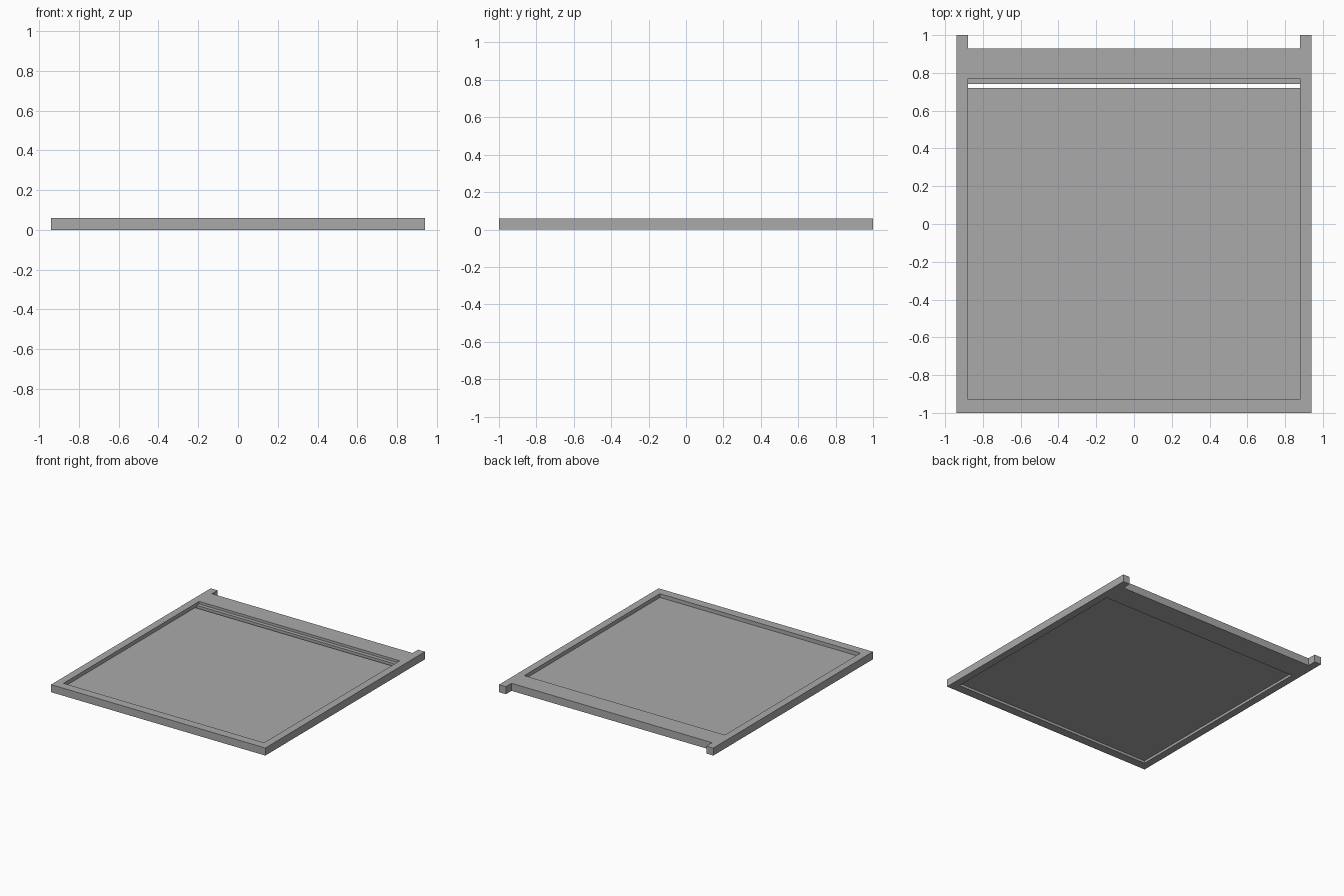
import bpy
import bmesh

# Remove the default cube
cube = bpy.data.objects.get("Cube")
if cube:
    bpy.data.objects.remove(cube)

# Single plain grey
grey = bpy.data.materials.new("plain grey")
grey.use_nodes = True
colour = (0.4, 0.4, 0.4, 1)
grey.diffuse_color = colour
grey.node_tree.nodes["Principled BSDF"].inputs["Base Color"].default_value = colour

HALF_W, INNER_W, HEIGHT = 0.94, 0.88, 0.06
RAIL_FRONT, RAIL_BACK = 0.77, 0.93
PANEL_LOW, PANEL_TOP = 0.02, 0.03
LIP_TOP = 0.04


def prism(name, outline, axis, start, end):
    """Extrude a closed 2D outline along the x or z axis."""
    place = {"x": lambda a, b: (start, a, b), "z": lambda a, b: (a, b, start)}[axis]
    offset = {"x": (end - start, 0, 0), "z": (0, 0, end - start)}[axis]
    bm = bmesh.new()
    face = bm.faces.new([bm.verts.new(place(a, b)) for a, b in outline])
    top = bmesh.ops.extrude_face_region(bm, geom=[face])["geom"]
    bmesh.ops.translate(bm, vec=offset, verts=[v for v in top if isinstance(v, bmesh.types.BMVert)])
    bmesh.ops.recalc_face_normals(bm, faces=bm.faces)
    mesh = bpy.data.meshes.new(name)
    bm.to_mesh(mesh)
    bm.free()
    mesh.materials.append(grey)
    obj = bpy.data.objects.new(name, mesh)
    bpy.context.collection.objects.link(obj)
    return obj


# U-shaped frame: front rail and both side rails, mitre-free in one piece
half = [(0, -1), (HALF_W, -1), (HALF_W, 1), (INNER_W, 1), (INNER_W, -0.93), (0, -0.93)]
outline = half[1:5] + [(-x, y) for x, y in reversed(half[1:5])]
prism("side_and_front_frame", outline, "z", 0, HEIGHT)

# Back rail with a low lip along its inner edge
rail = [(0.74, 0), (RAIL_BACK, 0), (RAIL_BACK, HEIGHT), (RAIL_FRONT, HEIGHT),
        (RAIL_FRONT, LIP_TOP), (0.74, LIP_TOP)]
prism("back_rail", rail, "x", -INNER_W, INNER_W)

# Thin panel held inside the frame, stopping short of the back rail
panel = [(-0.93, PANEL_LOW), (0.72, PANEL_LOW), (0.72, PANEL_TOP), (-0.93, PANEL_TOP)]
prism("base_panel", panel, "x", -INNER_W, INNER_W)
